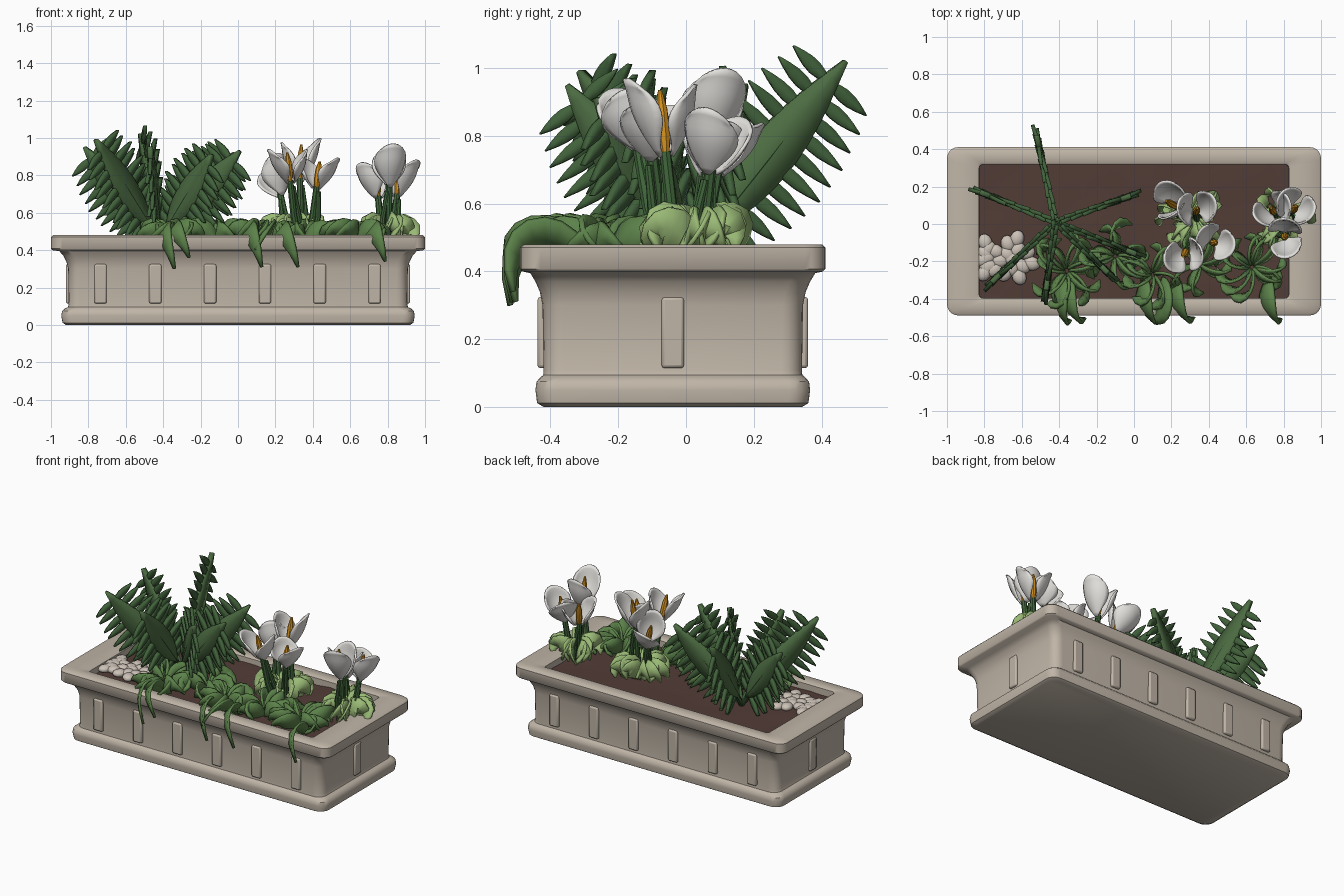
import bpy, bmesh, math, random
from mathutils import Vector, Matrix

if "Cube" in bpy.data.objects:
    bpy.data.objects.remove(bpy.data.objects["Cube"])

random.seed(4)
CY = -0.039          # planter centre in y


def mat(name, r, g, b):
    m = bpy.data.materials.new(name)
    m.diffuse_color = [((c / 255 + 0.055) / 1.055) ** 2.4 for c in (r, g, b)] + [1]
    m.use_nodes = True
    m.node_tree.nodes["Principled BSDF"].inputs["Base Color"].default_value = m.diffuse_color
    return m


STONE = mat("stone", 192, 181, 167)
SOIL = mat("soil", 82, 60, 54)
PEBBLE = mat("pebble", 204, 194, 183)
FERN = mat("fern_green", 76, 108, 66)
LEAFLET = mat("dark_green", 65, 98, 59)
MID = mat("mid_green", 92, 130, 74)
LIGHT = mat("light_green", 154, 186, 118)
STEM = mat("stem_green", 66, 104, 60)
WHITE = mat("petal_white", 228, 226, 222)
ORANGE = mat("spadix_orange", 216, 148, 32)


def finish(bm, name, material, thick=0, angle=35):
    bmesh.ops.recalc_face_normals(bm, faces=bm.faces)
    me = bpy.data.meshes.new(name)
    bm.to_mesh(me)
    bm.free()
    me.materials.append(material)
    ob = bpy.data.objects.new(name, me)
    bpy.context.collection.objects.link(ob)
    if thick:
        s = ob.modifiers.new("thickness", 'SOLIDIFY')
        s.thickness, s.offset = thick, 0
    bpy.context.view_layer.objects.active = ob
    ob.select_set(True)
    bpy.ops.object.shade_smooth_by_angle(angle=math.radians(angle))
    ob.select_set(False)
    return ob


def sheet(bm, f, nu, nv):
    """Grid surface: f(s, t) with s in -1..1 and t in 0..1."""
    g = [[bm.verts.new(f(2 * i / nu - 1, j / nv)) for i in range(nu + 1)] for j in range(nv + 1)]
    for j in range(nv):
        for i in range(nu):
            bm.faces.new((g[j][i], g[j][i + 1], g[j + 1][i + 1], g[j + 1][i]))


def tube(bm, pts, radii, n=8):
    rings = []
    for k, p in enumerate(pts):
        d = pts[min(k + 1, len(pts) - 1)] - pts[max(k - 1, 0)]
        q = d.to_track_quat('Z', 'Y')
        rings.append([bm.verts.new(p + q @ Vector((math.cos(a), math.sin(a), 0)) * radii[k])
                      for a in (2 * math.pi * i / n for i in range(n))])
    for r0, r1 in zip(rings, rings[1:]):
        for i in range(n):
            bm.faces.new((r0[i], r0[(i + 1) % n], r1[(i + 1) % n], r1[i]))
    bm.faces.new(rings[0])
    bm.faces.new(rings[-1])


# Planter: rounded rectangles lofted from the base up over the rim and inside
PROFILE = [(0, .92, .38, .06), (.012, .938, .4, .06), (.05, .945, .405, .06), (.075, .94, .402, .06),
           (.088, .925, .39, .06), (.095, .91, .382, .06), (.11, .905, .381, .06), (.3, .908, .384, .06),
           (.34, .918, .392, .06), (.37, .934, .405, .06), (.395, .955, .42, .06), (.4, .993, .443, .06),
           (.408, 1, .45, .06), (.47, 1, .45, .06), (.48, .99, .44, .06), (.48, .84, .367, .02),
           (.473, .828, .358, .02), (.4, .825, .357, .02)]
bm = bmesh.new()
rings = []
for z, hx, hy, r in PROFILE:
    ring = []
    for q, (sx, sy) in enumerate([(1, 1), (-1, 1), (-1, -1), (1, -1)]):
        for k in range(6):
            a = math.pi / 2 * (q + k / 5)
            ring.append(bm.verts.new((sx * (hx - r) + r * math.cos(a),
                                      CY + sy * (hy - r) + r * math.sin(a), z)))
    rings.append(ring)
for a, b in zip(rings, rings[1:]):
    for i in range(24):
        bm.faces.new((a[i], a[(i + 1) % 24], b[(i + 1) % 24], b[i]))
bm.faces.new(rings[0])
bm.faces.new(rings[-1])
finish(bm, "planter", STONE, angle=42)

# Raised panels around the walls
bm = bmesh.new()
spots = [(-.735 + .293 * i, CY + s * .384, .066, .03) for i in range(6) for s in (-1, 1)]
spots += [(s * .905, CY, .03, .066) for s in (-1, 1)]
for x, y, w, d in spots:
    bmesh.ops.create_cube(bm, size=1, matrix=Matrix.Translation((x, y, .22)) @ Matrix.Diagonal((w, d, .21, 1)))
panels = finish(bm, "wall_panels", STONE)
b = panels.modifiers.new("round", 'BEVEL')
b.width, b.segments = .009, 2

# Soil, slightly uneven
bm = bmesh.new()
sheet(bm, lambda s, t: Vector((s * .828, CY + (t - .5) * .716, .433 + random.uniform(-.006, .006))), 18, 8)
finish(bm, "soil", SOIL, angle=60)

# Pebble heaps
bm = bmesh.new()
for cx, cy, n, rad in [(-.655, -.185, 14, .115), (-.79, -.18, 8, .09)]:
    for i in range(n):
        a, r = i * 2.4, rad * math.sqrt(i / n)
        m = Matrix.Translation((cx + r * math.cos(a) * (.3 if cx < -.7 else 1), cy + r * math.sin(a) * 1.1, .45))
        m = m @ Matrix.Rotation(a, 4, 'Z') @ Matrix.Diagonal((.046, .038, .024, 1))
        bmesh.ops.create_icosphere(bm, subdivisions=2, radius=1, matrix=m)
finish(bm, "pebbles", PEBBLE, angle=60)


def blade(bm, o, d, side, length, width, nv=8):
    sheet(bm, lambda s, t: o + d * length * t + side * width / 2 * s * (.1 + math.sin(math.pi * t ** .85)),
          2, nv)


# Fern: upright fronds with a broad central blade and rows of leaflets
ROOT = Vector((-.42, .01, .44))
TIPS = [(-.52, .47, 1.02), (-.82, .17, .95), (-.76, -.31, .99), (-.47, -.35, .95),
        (-.02, .15, .92), (.01, -.16, .93), (-.14, -.26, .91)]
blades, leaflets, ribs = bmesh.new(), bmesh.new(), bmesh.new()
for tip in TIPS:
    v = Vector(tip) - ROOT
    L, d = v.length, v.normalized()
    rad = Vector((v.x, v.y, 0)).normalized()
    up = d.cross(rad.cross(Vector((0, 0, 1)))) * -1
    up = up.normalized() if up.z > 0 else -up.normalized()
    out = d.cross(up)
    blade(blades, ROOT + d * .1, d, up, L - .1, .13, 10)
    tube(ribs, [ROOT, ROOT + d * L * .5, ROOT + d * L * .97], [.016, .016, .008], 6)
    for k in range(10):
        t = .2 + .077 * k
        size = .2 * (.75 + .25 * math.sin(math.pi * k / 9))
        for s in (-1, 1):
            dd = (d * (.12 if s > 0 else -.03) + up * s + out * .06 * (-1) ** k).normalized()
            blade(leaflets, ROOT + d * L * t, dd, dd.cross(out), size, .038, 5)
finish(blades, "fern_blades", FERN, .028)
finish(leaflets, "fern_leaflets", LEAFLET, .02)
finish(ribs, "fern_ribs", LEAFLET)


def arch_leaf(bm, cx, cy, az, reach, top, drop, width, curl, twist=.15):
    P = [(.015, .42), (.3 * reach, top + .01), (1.1 * reach, top + .03), (reach, drop)]

    def path(t):
        c = [(1 - t) ** 3, 3 * t * (1 - t) ** 2, 3 * t * t * (1 - t), t ** 3]
        r, z = (sum(w * p[i] for w, p in zip(c, P)) for i in (0, 1))
        a = az + curl * t * t
        return Vector((cx + r * math.cos(a), cy + r * math.sin(a), z))

    def f(s, t):
        d = (path(min(t + .02, 1)) - path(max(t - .02, 0))).normalized()
        a = az + curl * t * t
        tang = Vector((-math.sin(a), math.cos(a), 0))
        side = (d.cross(tang).normalized() + tang * twist).normalized()
        return path(t) + side * s * width / 2 * (.08 + math.sin(math.pi * t ** .9))
    sheet(bm, f, 2, 9)


# Low trailing plants, with some leaves hanging over the front rim
bm = bmesh.new()
for cx, cy, n, rr in [(-.36, -.25, 13, .18), (-.1, -.17, 10, .17), (.1, -.27, 8, .15),
                      (.35, -.22, 8, .16), (.63, -.23, 13, .18)]:
    for i in range(n):
        az = 2 * math.pi * i / n + random.uniform(-.15, .15)
        reach = rr * random.uniform(.8, 1.15)
        arch_leaf(bm, cx, cy, az, reach, .51 + random.uniform(-.02, .02),
                  .46, .095, random.choice((-.8, .8)))
for cx, az, drop, curl in [(-.37, -1.85, .3, .4), (-.34, -1.75, .36, .5), (.06, -1.7, .31, .4),
                           (.23, -1.7, .31, .5), (.15, -1.4, .4, -.4), (.72, -1.7, .34, .4)]:
    arch_leaf(bm, cx, -.27, az, .25, .53, drop, .115, curl, .8)
finish(bm, "trailing_leaves", MID, .016, 50)

# Light rosettes at the feet of the lilies
bm = bmesh.new()
for cx, cy, n, rr in [(.31, .03, 16, .16), (.79, .03, 16, .15)]:
    for i in range(n):
        arch_leaf(bm, cx, cy, 2 * math.pi * i / n, rr * random.uniform(.75, 1.1),
                  .54 + random.uniform(-.02, .02), .46, .12, random.choice((-.6, .6)), .3)
finish(bm, "rosette_leaves", LIGHT, .013, 50)

# Lilies: stem, two cupped petals around a spadix
FLOWERS = [((.31, .02), (.23, .09, .69), (.16, .13, .88), -1.1), ((.34, .0), (.33, .06, .77), (.34, .09, 1.0), .3),
           ((.36, -.04), (.42, -.1, .73), (.44, -.1, .9), -.3), ((.33, -.06), (.28, -.14, .76), (.26, -.18, .95), 3.5),
           ((.78, .03), (.75, .06, .68), (.73, .09, .86), -2.4), ((.8, .03), (.85, .07, .69), (.87, .1, .88), -.4),
           ((.8, -.01), (.81, -.06, .74), (.8, -.08, .97), -1.3)]
stems, petals, spadix = bmesh.new(), bmesh.new(), bmesh.new()
for foot, base, top, spin in FLOWERS:
    foot, base, top = Vector((*foot, .42)), Vector(base), Vector(top)
    ax = top - base
    H = ax.length
    mid = foot.lerp(base, .5) + Vector(((base.x - foot.x) * .15, (base.y - foot.y) * .15, 0))
    tube(stems, [foot, mid, base + ax * .06], [.02, .018, .017])
    off = Vector((.035 * math.cos(spin * 2), .035 * math.sin(spin * 2), 0))
    tube(stems, [foot + off, mid + off, base + off * .5 - ax * .1], [.016, .015, .012])
    tube(spadix, [base + ax * k for k in (.02, .25, .6, .85)], [.012, .02, .018, .006])
    # petal angles are measured around the flower's own axis, in world directions
    tilt = Vector((0, 0, 1)).rotation_difference(ax)
    for k in range(2):
        a0 = spin + k * 2.8
        h = H * (1.03, .88)[k]

        def petal(s, t):
            a = a0 + s * 1.3 * math.sin(.2 + t * 2.65) ** .55
            r = .016 + .07 * math.sin(min(t * 2.1, 1.57)) + .016 * t ** 4 + .005 * k
            return base + tilt @ Vector((r * math.cos(a), r * math.sin(a), h * t - .03 * t * s * s))
        sheet(petals, petal, 8, 10)
finish(stems, "lily_stems", STEM)
finish(petals, "lily_petals", WHITE, .01, 50)
finish(spadix, "lily_spadices", ORANGE)
